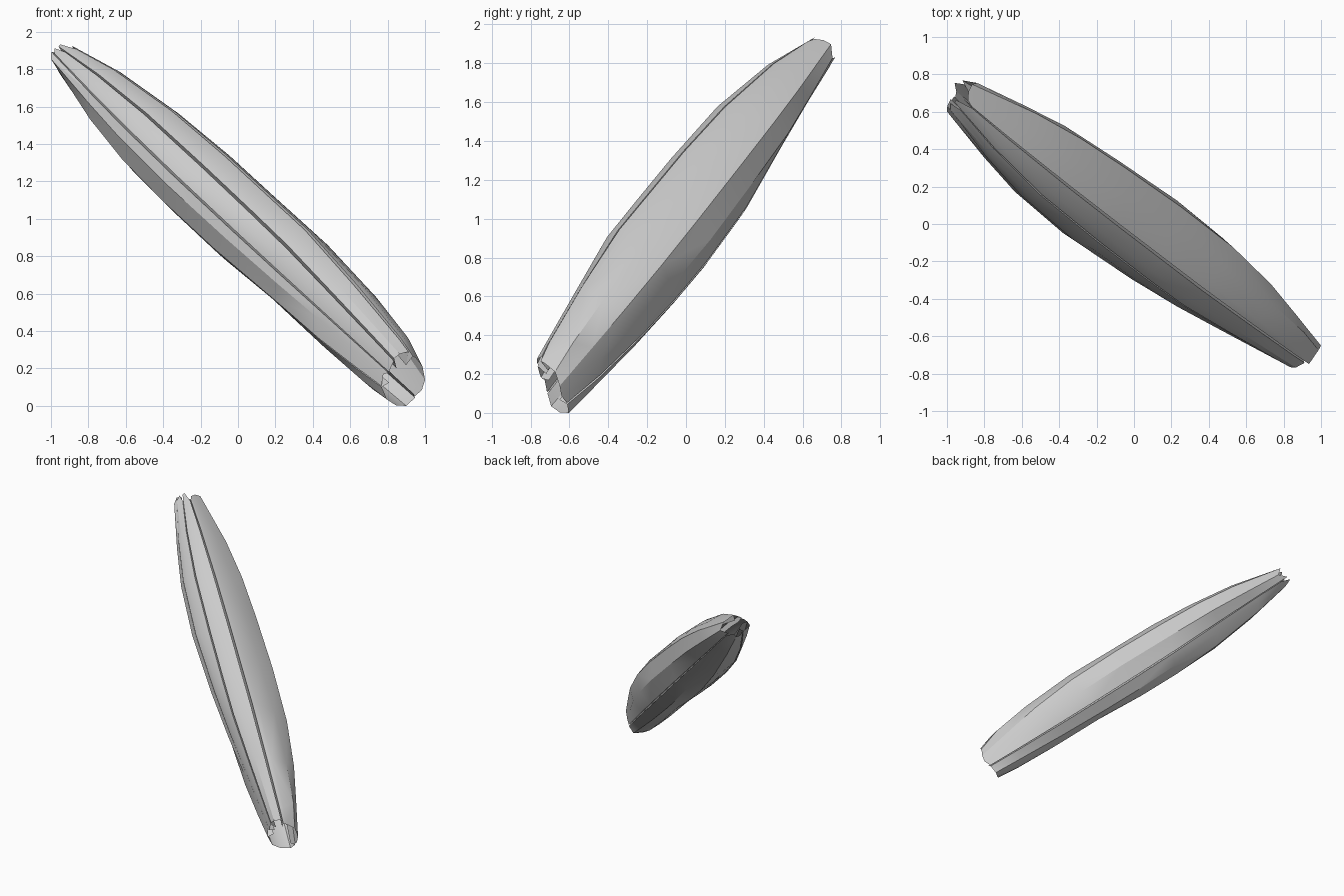
import bpy, bmesh, math, random
from mathutils import Vector

if "Cube" in bpy.data.objects:
    bpy.data.objects.remove(bpy.data.objects["Cube"])

random.seed(4)
A = Vector((0.9, -0.7, 0.12))      # lower end of the long axis
B = Vector((-0.95, 0.7, 1.88))     # upper end
D = B - A
dn = D.normalized()

# Silhouette edges per view: (axis i, axis j, upper edge, lower edge)
VIEWS = [
    (0, 2,
     [(0.99, .2), (.9, .38), (.6, .76), (.3, 1.03), (-.17, 1.46), (-.6, 1.77), (-.92, 1.95)],
     [(.88, .01), (.78, .05), (.57, .22), (.13, .63), (-.2, .9), (-.56, 1.26), (-.94, 1.73), (-.99, 1.88)]),
    (1, 2,
     [(-.8, .25), (-.42, .91), (-.1, 1.3), (.23, 1.67), (.46, 1.83), (.67, 1.95)],
     [(-.6, .02), (-.13, .5), (.22, .92), (.55, 1.5), (.8, 1.9)]),
    (0, 1,
     [(.99, -.66), (.58, -.17), (.23, .12), (-.43, .57), (-.95, .8)],
     [(.9, -.8), (.1, -.37), (-.33, -.1), (-.68, .2), (-1, .58)]),
]


def interp(curve, t):
    if t <= curve[0][0]:
        return curve[0][1]
    for (t0, h0), (t1, h1) in zip(curve, curve[1:]):
        if t <= t1:
            return h0 + (h1 - h0) * (t - t0) / (t1 - t0)
    return curve[-1][1]


# Turn each silhouette into offset-from-axis curves with a direction in the section plane
supports = []
for i, j, up, low in VIEWS:
    a2 = Vector((A[i], A[j]))
    d2 = Vector((D[i], D[j]))
    n2 = Vector((d2.y, -d2.x)).normalized()
    mid = Vector(up[len(up) // 2]) - a2
    if n2.dot(mid) < 0:
        n2 = -n2
    n3 = Vector((0, 0, 0))
    n3[i], n3[j] = n2
    for pts, sgn in ((up, 1), (low, -1)):
        curve = sorted(((Vector(p) - a2).dot(d2) / d2.length_squared,
                        max(.03, sgn * n2.dot(Vector(p) - a2))) for p in pts)
        supports.append((n3 * sgn, curve))

U = Vector((.6, .8, 0))
U = (U - dn * U.dot(dn)).normalized()
V = U.cross(dn)
if V.z < 0:
    V = -V


def point(deg, t, depth=1.0):
    a = math.radians(deg)
    r = U * math.cos(a) + V * math.sin(a)
    tot = sum((max(0, r.dot(n)) / interp(c, t)) ** 9 for n, c in supports)
    return A + D * t + r * (depth * tot ** (-1 / 9))


# Section angles: even facets plus narrow tucked pleats
pleats = [100, 134, 165, 213, 328]
ring = [(a, 1.0) for a in range(0, 360, 30)
        if all(abs(a - p) > 7 for p in pleats)]
for p in pleats:
    ring += [(p - 1.5, 1.0), (p, .55), (p + 1.5, .98)]
ring.sort()

stations = [0, .08, .2, .33, .46, .6, .74, .87, 1.0]
bm = bmesh.new()
rows = []
for k, t in enumerate(stations):
    row = []
    for a, depth in ring:
        tt = t
        if k == 0:      # slanted open lower mouth
            tt = .012 + .022 * math.cos(math.radians(a - 155)) + random.uniform(-.006, .006)
        elif k == len(stations) - 1:    # ragged open tip
            tt = t + random.uniform(-.025, .012)
        else:
            tt += .02 * math.sin(math.radians(a * 2 + k * 80))
        row.append(bm.verts.new(point(a, tt, depth)))
    rows.append(row)
n = len(ring)
for r0, r1 in zip(rows, rows[1:]):
    for q in range(n):
        bm.faces.new((r0[q], r0[(q + 1) % n], r1[(q + 1) % n], r1[q]))
bmesh.ops.triangulate(bm, faces=bm.faces[:])
bmesh.ops.recalc_face_normals(bm, faces=bm.faces[:])

# Rest on the ground and centre
for ax in range(3):
    lo = min(v.co[ax] for v in bm.verts)
    hi = max(v.co[ax] for v in bm.verts)
    off = -lo if ax == 2 else -(lo + hi) / 2
    for v in bm.verts:
        v.co[ax] += off

me = bpy.data.meshes.new("folded_sheath")
bm.to_mesh(me)
bm.free()
ob = bpy.data.objects.new("folded_sheath", me)
bpy.context.collection.objects.link(ob)
bpy.context.view_layer.objects.active = ob
ob.select_set(True)
bpy.ops.object.shade_smooth_by_angle(angle=math.radians(25))
